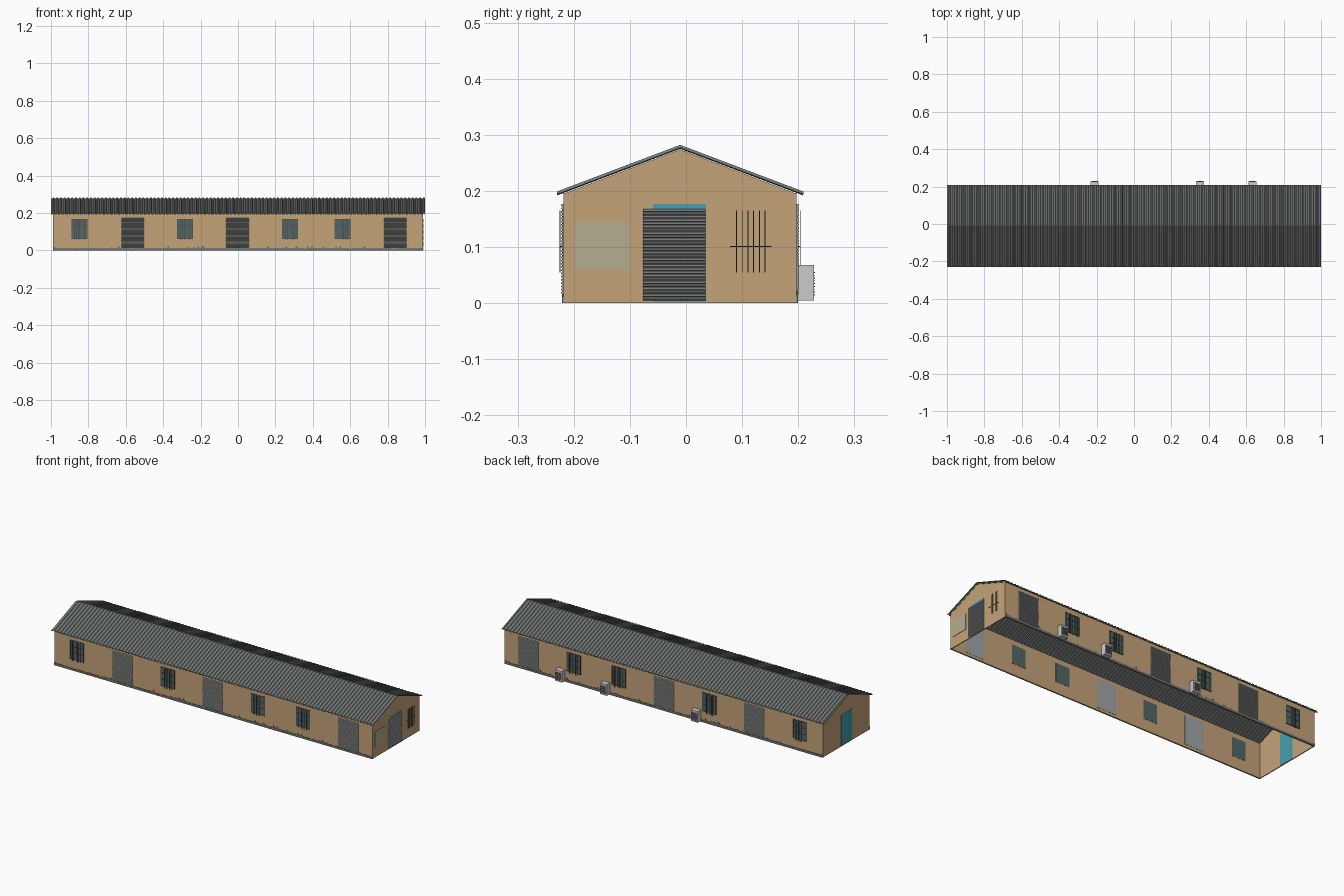
import bpy, bmesh, math, random
from mathutils import Matrix, Vector

if "Cube" in bpy.data.objects:
    bpy.data.objects.remove(bpy.data.objects["Cube"])

random.seed(4)
X, YF, YB, YC, T = 0.988, -0.218, 0.197, -0.0105, 0.005


def material(name, rgb):
    m = bpy.data.materials.new(name)
    m.diffuse_color = (*rgb, 1)
    m.use_nodes = True
    m.node_tree.nodes["Principled BSDF"].inputs["Base Color"].default_value = m.diffuse_color
    return m


WALL = material("ochre_plaster", (0.56, 0.37, 0.19))
ROOF = material("roof_metal", (0.19, 0.21, 0.20))
STEEL = material("shutter_steel", (0.36, 0.38, 0.38))
GLASS = material("window_glass", (0.09, 0.13, 0.13))
BAR = material("dark_iron", (0.06, 0.07, 0.07))
TEAL = material("teal_paint", (0.06, 0.35, 0.42))
BOARD = material("board_beige", (0.47, 0.42, 0.28))
UNIT = material("unit_grey", (0.58, 0.58, 0.55))
BASE = material("plinth_grey", (0.17, 0.18, 0.18))


def finish(name, bm, mat, M=Matrix()):
    bmesh.ops.recalc_face_normals(bm, faces=bm.faces)
    bm.transform(M)
    me = bpy.data.meshes.new(name)
    bm.to_mesh(me)
    bm.free()
    me.materials.append(mat)
    ob = bpy.data.objects.new(name, me)
    bpy.context.collection.objects.link(ob)
    return ob


def boxes(name, mat, M, *specs):
    """One mesh of boxes, each (x0, x1, y0, y1, z0, z1)."""
    bm = bmesh.new()
    for x0, x1, y0, y1, z0, z1 in specs:
        c = Vector(((x0 + x1) / 2, (y0 + y1) / 2, (z0 + z1) / 2))
        bmesh.ops.create_cube(bm, size=1, matrix=Matrix.Translation(c)
                              @ Matrix.Diagonal((x1 - x0, y1 - y0, z1 - z0, 1)))
    return finish(name, bm, mat, M)


def prism(name, mat, M, pts, vec):
    """Closed outline extruded along vec."""
    bm = bmesh.new()
    f = bm.faces.new([bm.verts.new(p) for p in pts])
    r = bmesh.ops.extrude_face_region(bm, geom=[f])
    bmesh.ops.translate(bm, vec=vec, verts=[v for v in r["geom"] if isinstance(v, bmesh.types.BMVert)])
    return finish(name, bm, mat, M)


# Wall frames: local -y points outwards, local origin on the outer face
def front(x):
    return Matrix.Translation((x, YF, 0))


def back(x):
    return Matrix.Translation((x, YB, 0)) @ Matrix.Rotation(math.pi, 4, 'Z')


def right(y):
    return Matrix.Translation((X, y, 0)) @ Matrix.Rotation(math.pi / 2, 4, 'Z')


def left(y):
    return Matrix.Translation((-X, y, 0)) @ Matrix.Rotation(-math.pi / 2, 4, 'Z')


# Roller shutter with ribbed slats
def shutter(name, M, w, z0, z1, inner=0.006, n=28):
    h = (z1 - z0) / n
    pts = [(-w / 2, inner, z0)]
    for i in range(n):
        pts += [(-w / 2, -0.0015, z0 + i * h), (-w / 2, -0.0045, z0 + (i + 0.35) * h),
                (-w / 2, -0.0045, z0 + (i + 0.75) * h)]
    pts += [(-w / 2, -0.0015, z1), (-w / 2, inner, z1)]
    prism(name, STEEL, M, pts, (w, 0, 0))


# Security grille: six uprights and a cross bar
def grille(name, M):
    bars = [(x - .0008, x + .0008, -.0075, -.006, .055, .165)
            for x in [(-2.5 + i) * 0.0102 for i in range(6)]]
    bars.append((-.037, .037, -.0062, -.005, .1, .1015))
    bars += [(s * .03 - .001, s * .03 + .001, -.0055, .001, .1, .1015) for s in (-1, 1)]
    boxes(name, BAR, M, *bars)


def window(name, M):
    boxes(name + "_glass", GLASS, M, (-.043, .043, -.0015, .006, .062, .168))
    w = [(x - .0012, x + .0012, -.003, 0, .062, .168) for x in (-.042, 0, .042)]
    w += [(-.043, .043, -.003, 0, z - .0012, z + .0012) for z in (.063, .135, .167)]
    boxes(name + "_frame", BAR, M, *w)
    grille(name + "_grille", M)


# Plinth with ragged tufts along its top edge
def plinth(name, M):
    n, pts = 260, []
    for i in range(n + 1):
        z = 0.011 + random.random() * 0.002
        if random.random() < 0.2:
            z += random.random() * 0.014
        pts.append((-X + 2 * X * i / n, -0.003, z))
    prism(name, BASE, M, [(-X, -0.003, 0)] + pts + [(X, -0.003, 0)], (0, 0.004, 0))


# Shell: long walls and gabled end walls
I = Matrix()
boxes("front_wall", WALL, I, (-X, X, YF, YF + T, 0, 0.196))
boxes("back_wall", WALL, I, (-X, X, YB - T, YB, 0, 0.196))
for name, x, d in (("right", X, -T), ("left", -X, T)):
    boxes(name + "_end_wall", WALL, I, (min(x, x + d), max(x, x + d), YF + T, YB - T, 0, 0.195))
    prism(name + "_gable", WALL, I, [(x, YF, .195), (x, YB, .195), (x, YC, .274)], (d, 0, 0))

# Corrugated roof, both slopes meeting at the ridge
bm = bmesh.new()
rows, waves = [], 100
for i in range(waves):
    for fx, dz in ((0, 0), (.35, 0), (.5, .005), (.85, .005)):
        rows.append((-1 + 2 * (i + fx) / waves, dz))
rows.append((1, 0))
prev = None
for x, dz in rows:
    cur = [bm.verts.new((x, y, z + dz)) for y, z in ((-.23, .194), (YC, .277), (.209, .194))]
    if prev:
        for k in (0, 1):
            bm.faces.new((prev[k], cur[k], cur[k + 1], prev[k + 1]))
    prev = cur
roof = finish("corrugated_roof", bm, ROOF)
sol = roof.modifiers.new("thickness", 'SOLIDIFY')
sol.thickness, sol.offset = 0.002, -1

# Doors and windows repeat on both long sides
for side, place in (("front", front), ("back", back)):
    for i, x in enumerate((-.563, -.003, .84)):
        shutter(f"{side}_shutter_{i + 1}", place(x), .121, .015, .177)
    for i, x in enumerate((-.847, -.283, .278, .558)):
        window(f"{side}_window_{i + 1}", place(x))
    plinth(side + "_plinth", place(0))

# End walls: teal doors, shutter, notice board and grille
for name, M in (("right", right(-.0115)), ("left", left(-.0115))):
    boxes(name + "_end_door", TEAL, M, (-.047, .047, -.0012, .006, .003, .177))
shutter("right_end_shutter", right(-.021), .112, .005, .168, inner=-0.0005)
boxes("notice_board", BOARD, right(-.15), (-.049, .049, -.002, .001, .06, .145))
grille("right_end_grille", right(.1155))

# Outdoor cooling units on the back wall
for i, x in enumerate((-.211, .353, .633)):
    boxes(f"cooling_unit_{i + 1}", UNIT, back(x), (-.0215, .0215, -.031, -.003, .005, .068),
          (-.015, -.011, -.004, 0, .02, .05), (.011, .015, -.004, 0, .02, .05))
    boxes(f"cooling_unit_louvres_{i + 1}", BAR, back(x),
          *[(-.017, .017, -.033, -.030, .014 + k * .005, .0155 + k * .005) for k in range(9)])
